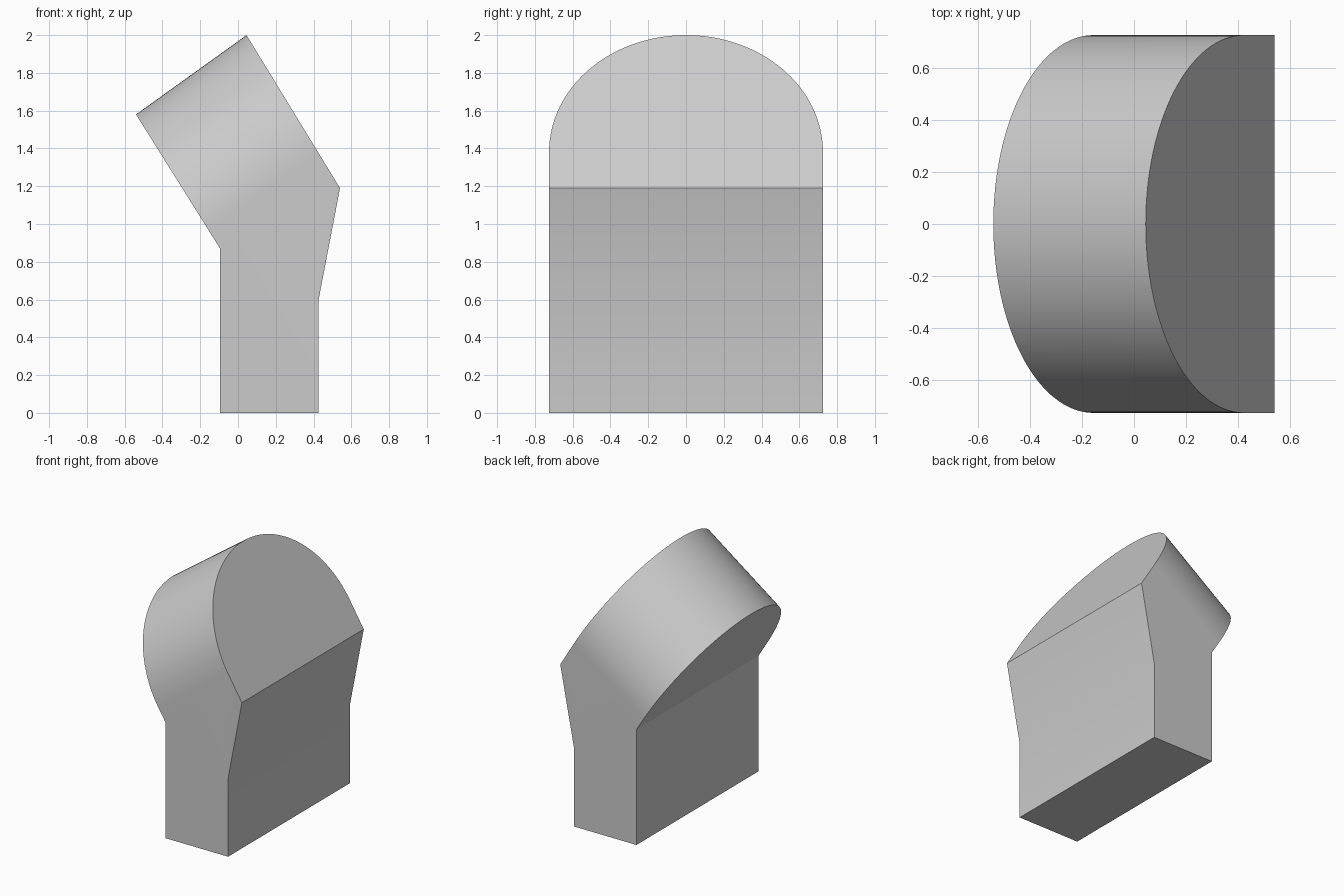
import bpy
import bmesh
from math import cos, sin, pi, radians
from mathutils import Vector

cube = bpy.data.objects.get("Cube")
if cube:
    bpy.data.objects.remove(cube, do_unlink=True)

HALF = 0.725
SEGMENTS = 64

grey = bpy.data.materials.new("plain grey")
grey.use_nodes = True
colour = (0.6, 0.6, 0.6, 1)
grey.diffuse_color = colour
grey.node_tree.nodes["Principled BSDF"].inputs["Base Color"].default_value = colour

bm = bmesh.new()


def rim(low, high):
    """Vertices of a slanted round arch, from the -y corner over to the +y one."""
    low, high = Vector(low), Vector(high)
    up = (high - low).normalized()
    centre = high - up * HALF
    across = Vector((0, HALF, 0))
    arc = [centre - across * cos(pi * i / SEGMENTS) + up * HALF * sin(pi * i / SEGMENTS)
           for i in range(SEGMENTS + 1)]
    points = [low - across] + arc + [low + across]
    return [bm.verts.new(p) for p in points]


def pair(x, z):
    """Matching vertices on the two flat sides."""
    return [bm.verts.new((x, y, z)) for y in (-HALF, HALF)]


# Slanted arched head: two caps and the curved wall between them
front = rim((0.54, 0, 1.19), (0.045, 0, 2.0))
back = rim((-0.54 + 0.445, 0, 0.87), (-0.54, 0, 1.58))
bm.faces.new(front)
bm.faces.new(back)
for i in range(1, SEGMENTS + 1):
    bm.faces.new((front[i], front[i + 1], back[i + 1], back[i]))

# Upright stem below the head
shoulder = pair(0.425, 0.59)
base_front = pair(0.425, 0)
base_back = pair(-0.095, 0)
chain = [(front[0], front[-1]), shoulder, base_front, base_back, (back[0], back[-1])]
for a, b in zip(chain, chain[1:]):
    bm.faces.new((a[0], a[1], b[1], b[0]))

# Flat sides running through stem and head
for side, arc_end in ((0, 1), (1, -2)):
    bm.faces.new([p[side] for p in chain] + [back[arc_end], front[arc_end]])

bmesh.ops.recalc_face_normals(bm, faces=bm.faces)
mesh = bpy.data.meshes.new("arched_block")
bm.to_mesh(mesh)
bm.free()
mesh.materials.append(grey)
block = bpy.data.objects.new("arched_block", mesh)
bpy.context.collection.objects.link(block)

bpy.ops.object.select_all(action="DESELECT")
block.select_set(True)
bpy.context.view_layer.objects.active = block
bpy.ops.object.shade_smooth_by_angle(angle=radians(30))
